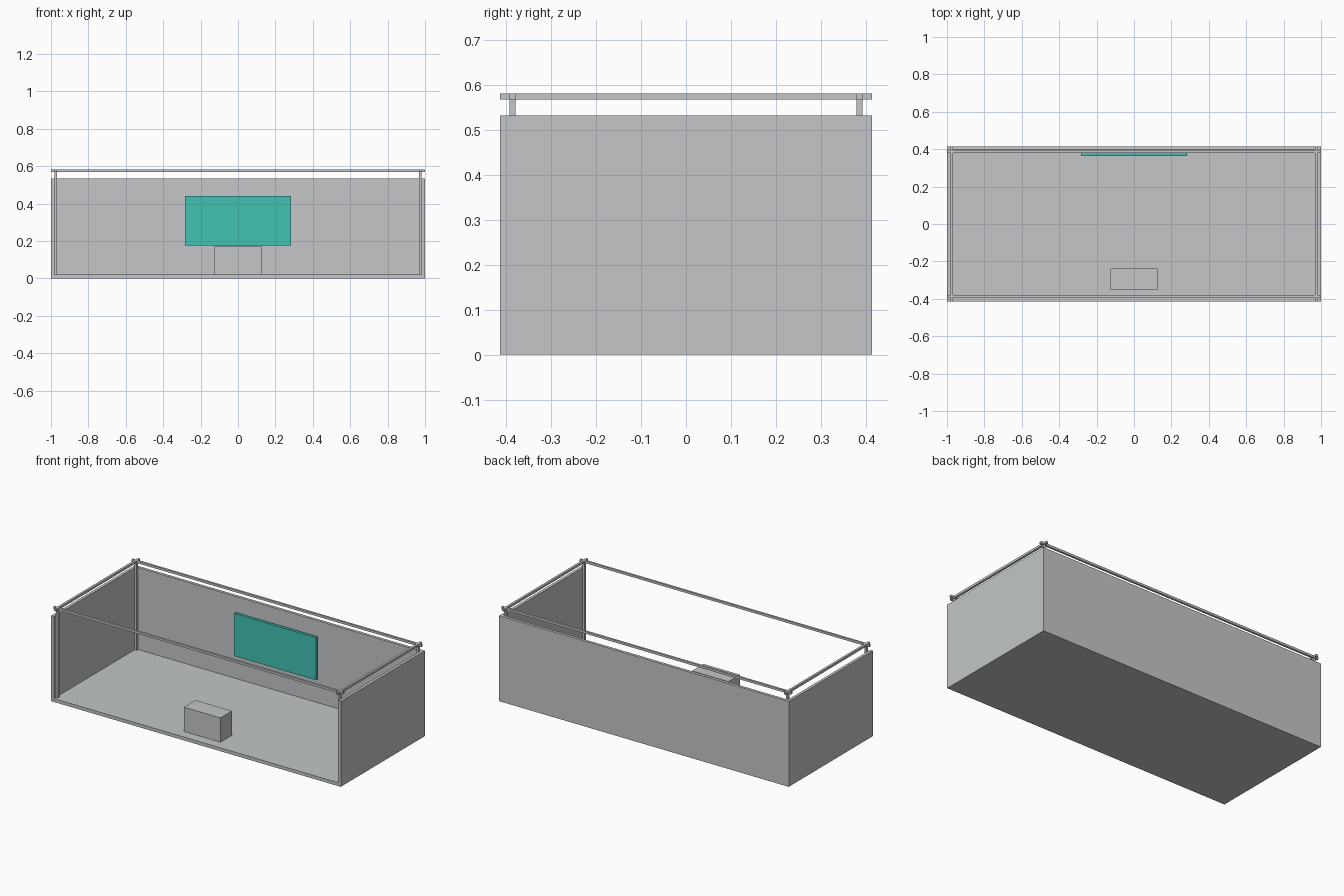
import bpy

if "Cube" in bpy.data.objects:
    bpy.data.objects.remove(bpy.data.objects["Cube"])

X, Y = 1.0, 0.4145        # half length, half depth
WALL, FLOOR = 0.018, 0.021
WALL_TOP = 0.533
RAIL_LOW, RAIL_TOP = 0.568, 0.582


def material(name, colour):
    m = bpy.data.materials.new(name)
    m.diffuse_color = (*colour, 1.0)
    m.use_nodes = True
    m.node_tree.nodes["Principled BSDF"].inputs["Base Color"].default_value = m.diffuse_color
    return m


grey = material("light_grey", (0.546, 0.565, 0.578))
teal = material("teal", (0.054, 0.54, 0.456))


def box(name, x, y, z, mat=grey):
    """Box from (min, max) ranges on each axis."""
    bpy.ops.mesh.primitive_cube_add(size=1)
    ob = bpy.context.object
    ob.name = name
    ranges = (x, y, z)
    for v in ob.data.vertices:
        v.co = [r[0] + (c + 0.5) * (r[1] - r[0]) for c, r in zip(v.co, ranges)]
    ob.data.materials.append(mat)
    return ob


def span(side, a, b):
    """Range a..b mirrored to the given side."""
    return tuple(sorted((side * a, side * b)))


# Open-fronted shell
box("floor", (-X, X), (-Y, Y), (0, FLOOR))
box("back_wall", (-X + WALL, X - WALL), (Y - WALL, Y), (FLOOR, WALL_TOP))
for s, label in ((-1, "left"), (1, "right")):
    box(label + "_wall", span(s, X - WALL, X), (-Y, Y), (FLOOR, WALL_TOP))

# Corner posts and the frame of crossing rails on top
PX, PY = (0.967, 0.981), (0.380, 0.393)
for s, label in ((-1, "left"), (1, "right")):
    box(label + "_rail", span(s, *PX), (-Y, Y), (RAIL_LOW, RAIL_TOP))
    for t, end in ((-1, "front"), (1, "back")):
        box(f"{end}_{label}_post", span(s, *PX), span(t, *PY), (FLOOR, RAIL_LOW))
for t, end in ((-1, "front"), (1, "back")):
    box(end + "_rail", (-X, X), span(t, *PY), (RAIL_LOW, RAIL_TOP))

# Counter near the open front and display panel at the back
box("counter", (-0.126, 0.126), (-0.353, -0.239), (FLOOR, 0.173))
box("display_panel", (-0.283, 0.283), (0.364, 0.381), (0.177, 0.442), teal)
